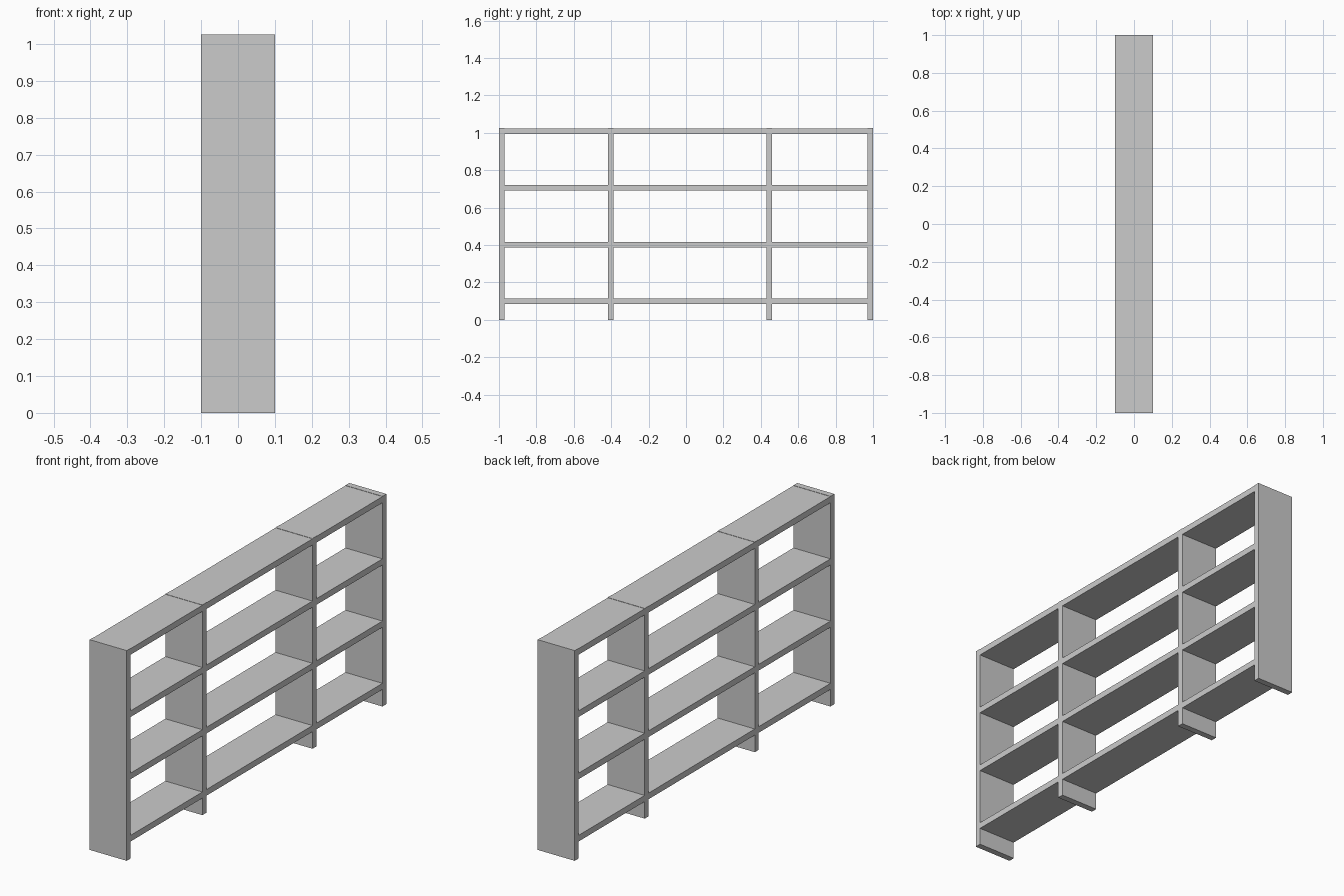
import bpy

if "Cube" in bpy.data.objects:
    bpy.data.objects.remove(bpy.data.objects["Cube"])

DEPTH, HEIGHT, T = 0.2, 1.025, 0.03


def box(name, y0, y1, z0, z1):
    bpy.ops.mesh.primitive_cube_add(size=1, location=(0, (y0 + y1) / 2, (z0 + z1) / 2))
    ob = bpy.context.object
    ob.name = name
    ob.scale = (DEPTH, y1 - y0, z1 - z0)
    bpy.ops.object.transform_apply(location=False, rotation=False, scale=True)
    return ob


# Upright panels, reaching the floor and standing slightly proud of the top shelf
uprights = [-0.985, -0.402, 0.446, 0.985]
for i, y in enumerate(uprights):
    box(f"upright_{i + 1}", y - T / 2, y + T / 2, 0, HEIGHT)

# Shelf boards fitted between neighbouring uprights
for bay, (a, b) in enumerate(zip(uprights, uprights[1:])):
    for level in range(4):
        z = 0.098 + level * 0.3035
        box(f"shelf_bay{bay + 1}_level{level + 1}", a + T / 2, b - T / 2, z - T / 2, z + T / 2)
